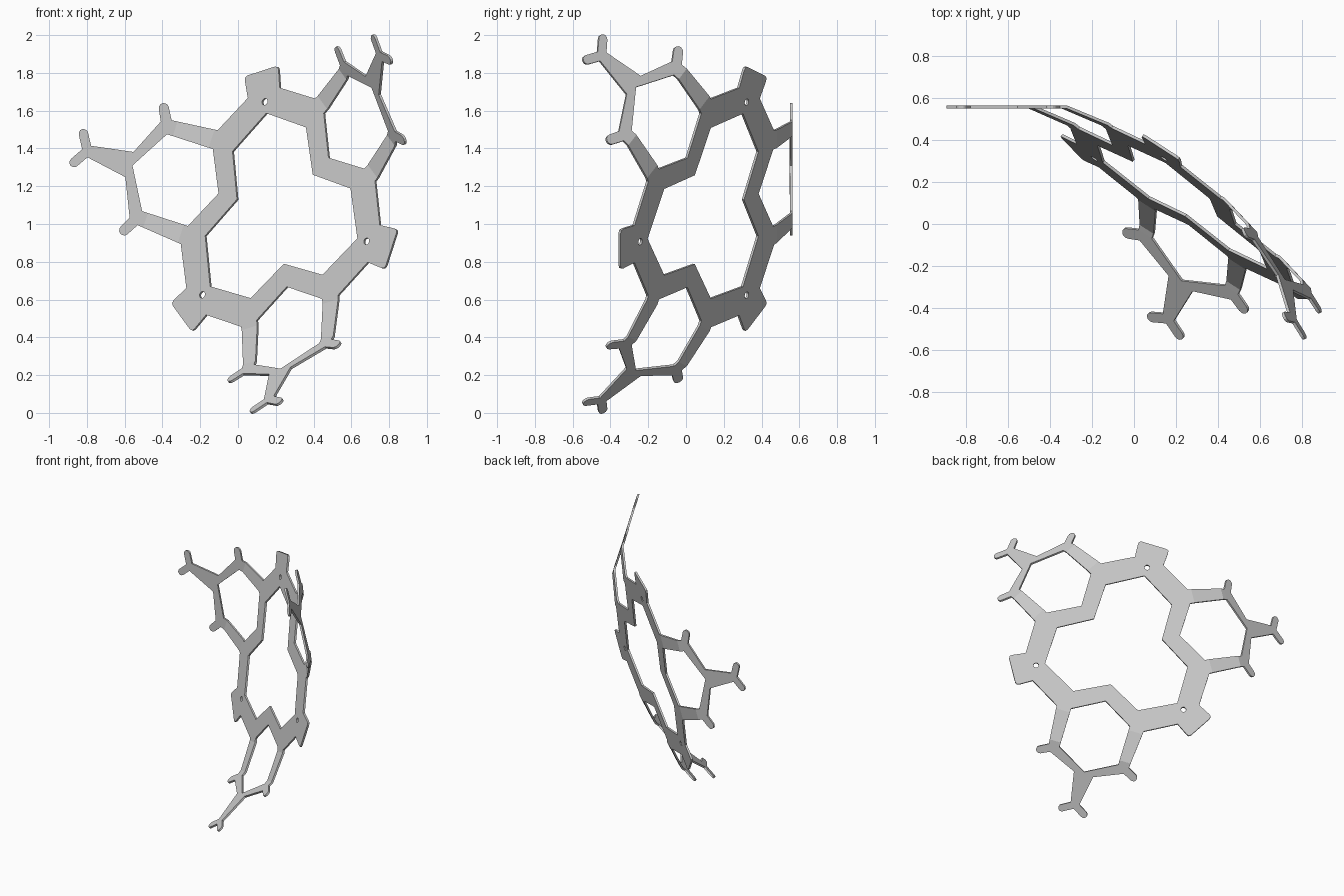
import bpy, bmesh
from math import radians, cos, sin
from mathutils import Matrix, Vector

if "Cube" in bpy.data.objects:
    bpy.data.objects.remove(bpy.data.objects["Cube"], do_unlink=True)

THICKNESS = 0.014
FOLD_1, FOLD_2 = 0.572, 0.79             # distance of the two fold lines from the centre
BEND_1, BEND_2 = radians(15.2), radians(37.3)


def polar(radius, degrees, centre=(0, 0)):
    a = radians(degrees)
    return Vector((centre[0] + radius * cos(a), centre[1] + radius * sin(a)))


def round_tip(centre, radius):
    """Half circle closing a prong that points 60 degrees off the arm."""
    return [polar(radius, -30 + 30 * i, centre) for i in range(7)]


def pad_point(r, side):
    """Point on the mounting pad, whose axis lies 60 degrees off the arm."""
    return polar(r, 60) + polar(side, -30)


def symmetric(half):
    """Mirror a half outline across the arm axis; points on the axis stay single."""
    half = [Vector(p) for p in half]
    mirrored = [Vector((p.x, -p.y)) for p in reversed(half) if abs(p.y) > 1e-6]
    return mirrored + half


def turned(points, k):
    rot = Matrix.Rotation(radians(120 * k), 2)
    return [rot @ Vector(p) for p in points]


def three_fold(points):
    return [p for k in range(3) for p in turned(points, k)]


# Half outline of one arm: fork, strut, side nub, hexagon shoulder, pad
half_arm = [(1.226, 0)]
half_arm += round_tip((1.245, 0.08), 0.025)
half_arm += [(1.186, 0.032), (0.963, 0.07), (0.875, 0.268)]
half_arm += round_tip((0.882, 0.34), 0.027)
half_arm += [(0.823, 0.292), (0.55, 0.317)]
half_arm += [pad_point(0.67, 0.104), pad_point(0.768, 0.11),
             pad_point(0.785, 0.106), pad_point(0.792, 0.09)]

# Central opening, hexagon windows and screw holes
half_opening = [(0.286, 0), (0.413, 0.235)]
opening = symmetric(half_opening) + [polar(0.556, 60)]
window = symmetric([(0.946, 0), (0.823, 0.214), (0.542, 0.214)]) + [Vector((0.415, 0))]
screw_hole = [polar(0.018, 30 * i, polar(0.62, 60)) for i in range(12)]

loops = [three_fold(symmetric(half_arm)), three_fold(opening)]
for k in range(3):
    loops += [turned(window, k), turned(screw_hole, k)]

# Flat sheet
bm = bmesh.new()
for loop in loops:
    verts = [bm.verts.new((p.x, p.y, 0)) for p in loop]
    for a, b in zip(verts, verts[1:] + verts[:1]):
        bm.edges.new((a, b))
bmesh.ops.triangle_fill(bm, edges=bm.edges[:], use_beauty=True, normal=(0, 0, 1))

# Crease and bend the three flaps
for k in range(3):
    out = Matrix.Rotation(radians(120 * k), 3, 'Z') @ Vector((1, 0, 0))
    for fold in (FOLD_1, FOLD_2):
        bmesh.ops.bisect_plane(bm, geom=bm.verts[:] + bm.edges[:] + bm.faces[:],
                               dist=1e-5, plane_co=out * fold, plane_no=out)
    for v in bm.verts:
        t = v.co.dot(out)
        if t > FOLD_1:
            mid = min(t, FOLD_2) - FOLD_1
            end = max(t - FOLD_2, 0)
            reach = FOLD_1 + mid * cos(BEND_1) + end * cos(BEND_2)
            v.co += out * (reach - t)
            v.co.z -= mid * sin(BEND_1) + end * sin(BEND_2)
bmesh.ops.recalc_face_normals(bm, faces=bm.faces[:])

# Tilt so that one flap stands upright facing the front
along = Vector((0.308, 0, 0.951)).normalized()
outward = Vector((-0.757, 0.606, 0.247))
outward = (outward - along * outward.dot(along)).normalized()
basis = Matrix((outward, along, outward.cross(along))).transposed().to_4x4()
bm.transform(Matrix.Translation((0.215, 0.128, 1.059)) @ basis)

mesh = bpy.data.meshes.new("folded_frame")
bm.to_mesh(mesh)
bm.free()
frame = bpy.data.objects.new("folded_frame", mesh)
bpy.context.collection.objects.link(frame)

solid = frame.modifiers.new("sheet_thickness", 'SOLIDIFY')
solid.thickness = THICKNESS
solid.offset = 0

# Plain grey
grey = bpy.data.materials.new("plain_grey")
grey.use_nodes = True
colour = (0.58, 0.58, 0.58, 1)
grey.diffuse_color = colour
grey.node_tree.nodes["Principled BSDF"].inputs["Base Color"].default_value = colour
mesh.materials.append(grey)
